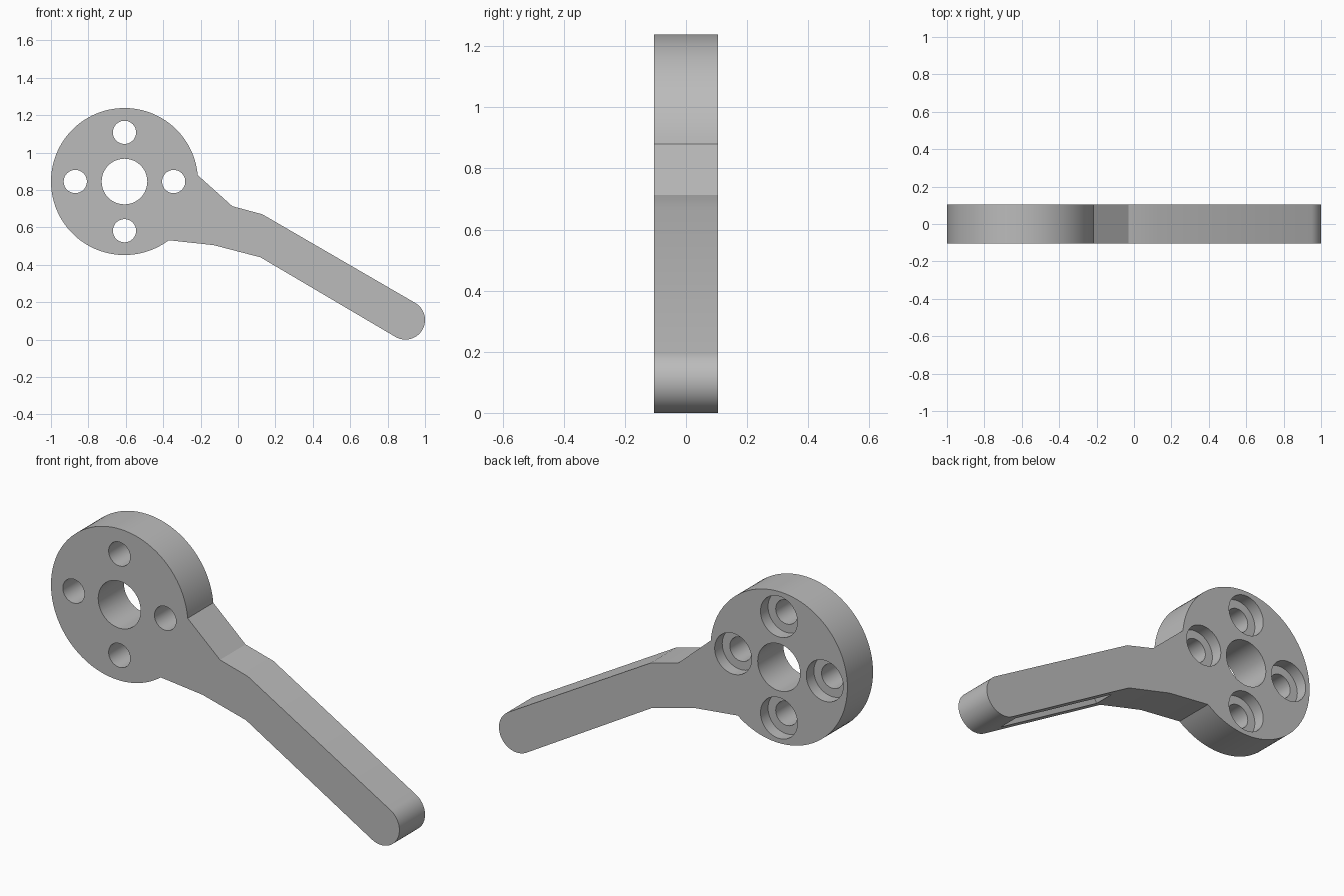
import bpy, bmesh
from math import sin, cos, pi, radians, atan2
from mathutils import Matrix, Vector

if "Cube" in bpy.data.objects:
    bpy.data.objects.remove(bpy.data.objects["Cube"])

HALF = 0.105                       # half thickness
HEAD, HEAD_R = (-0.607, 0.845), 0.393
TIP, TIP_R = (0.895, 0.105), 0.105
BOLT_CIRCLE = 0.263


def arc(centre, r, start, end, steps):
    """Points on an arc in the xz plane, angles in degrees."""
    out = []
    for i in range(steps + 1):
        a = radians(start + (end - start) * i / steps)
        out.append((centre[0] + r * cos(a), centre[1] + r * sin(a)))
    return out


def prism(name, outline, y0, y1):
    """Extrude an xz outline from y0 to y1."""
    bm = bmesh.new()
    face = bm.faces.new([bm.verts.new((x, y0, z)) for x, z in outline])
    ext = bmesh.ops.extrude_face_region(bm, geom=[face])
    moved = [v for v in ext["geom"] if isinstance(v, bmesh.types.BMVert)]
    bmesh.ops.translate(bm, verts=moved, vec=(0, y1 - y0, 0))
    bmesh.ops.recalc_face_normals(bm, faces=bm.faces)
    mesh = bpy.data.meshes.new(name)
    bm.to_mesh(mesh)
    bm.free()
    obj = bpy.data.objects.new(name, mesh)
    bpy.context.collection.objects.link(obj)
    return obj


def cut(target, cutter):
    """Subtract the cutter and discard it."""
    cutter.hide_render = True
    mod = target.modifiers.new("cut", "BOOLEAN")
    mod.operation, mod.solver, mod.object = "DIFFERENCE", "EXACT", cutter
    bpy.context.view_layer.objects.active = target
    bpy.ops.object.modifier_apply(modifier=mod.name)
    bpy.data.objects.remove(cutter)


def drill(target, centre, r, y0, y1):
    cut(target, prism("drill_cutter", arc(centre, r, 0, 352.5, 47), y0, y1))


# Lever body: round head, tapered neck and straight arm with a round tip
outline = arc(HEAD, HEAD_R, 5, 307, 90)
outline += [(-0.13, 0.505), (0.12, 0.44)]
outline += arc(TIP, TIP_R, -120, 60, 28)
outline += [(0.13, 0.67), (-0.03, 0.713)]
lever = prism("lever_body", outline, -HALF, HALF)

# Central bore, and four bolt holes counterbored from the back
drill(lever, HEAD, 0.122, -0.2, 0.2)
for i in range(4):
    a = i * pi / 2
    c = (HEAD[0] + BOLT_CIRCLE * cos(a), HEAD[1] + BOLT_CIRCLE * sin(a))
    drill(lever, c, 0.062, -0.2, 0.2)
    drill(lever, c, 0.106, HALF - 0.062, 0.2)

# Long pocket in the underside of the arm
start, end = Vector((0.12, 0.44)), Vector((0.843, 0.014))
along = (end - start).normalized()
inward = Vector((-along.y, along.x))
a, b = start.lerp(end, 0.09), start.lerp(end, 0.91)
pocket = [a - inward * 0.05, b - inward * 0.05, b + inward * 0.1, a + inward * 0.1]
cut(lever, prism("pocket_cutter", pocket, -0.055, 0.055))

# Single grey material
grey = bpy.data.materials.new("plain_grey")
grey.use_nodes = True
colour = (0.5, 0.5, 0.5, 1)
grey.diffuse_color = colour
grey.node_tree.nodes["Principled BSDF"].inputs["Base Color"].default_value = colour
lever.data.materials.clear()
lever.data.materials.append(grey)

bpy.ops.object.select_all(action="DESELECT")
lever.select_set(True)
bpy.context.view_layer.objects.active = lever
bpy.ops.object.shade_smooth_by_angle(angle=radians(20))
